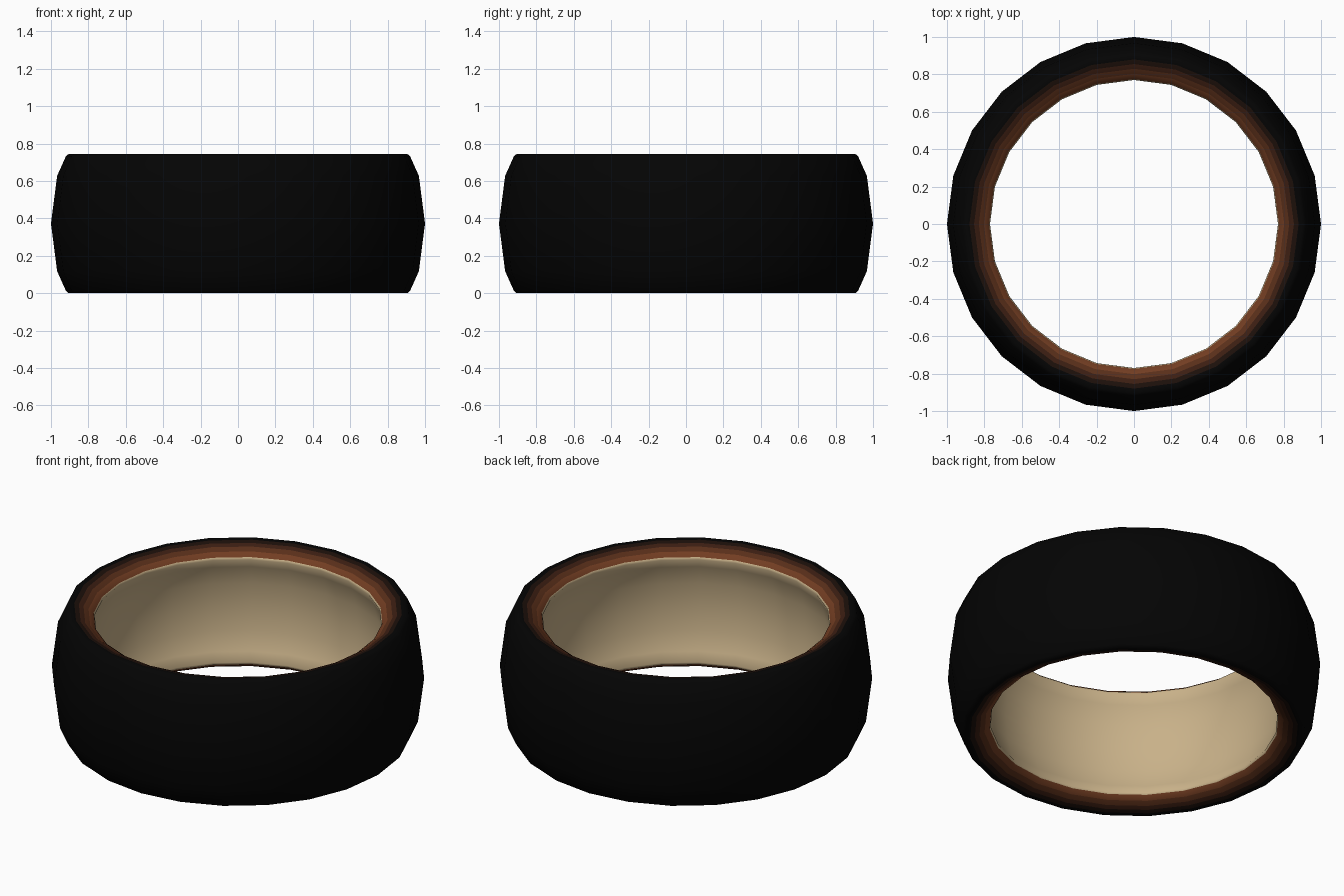
import bpy, bmesh, math

if "Cube" in bpy.data.objects:
    bpy.data.objects.remove(bpy.data.objects["Cube"])

SEGMENTS = 24
MID = 0.3725

# Band colours: black outside, browns blending over the rim, tan inside
COLOURS = [
    ("black", (0.0012, 0.0012, 0.0012)),
    ("darkest_brown", (0.012, 0.005, 0.003)),
    ("dark_brown", (0.045, 0.013, 0.006)),
    ("brown", (0.10, 0.028, 0.010)),
    ("light_brown", (0.17, 0.047, 0.016)),
    ("tan", (0.58, 0.44, 0.25)),
]

# Upper half of the section, outside middle to inside middle:
# radius, height above the middle, colour of the band that follows
UPPER = [
    (1.00, 0.0, 0), (0.967, 0.255, 0), (0.92, 0.36, 0),
    (0.905, 0.3725, 0), (0.88, 0.370, 1), (0.855, 0.363, 2),
    (0.83, 0.353, 3), (0.803, 0.337, 4), (0.775, 0.316, 5),
    (0.77, 0.303, 5), (0.797, 0.25, 5), (0.825, 0.14, 5), (0.835, 0.0, 5),
]

# Mirror the half section into a closed loop
loop = [(r, MID + h) for r, h, _ in UPPER]
loop += [(r, MID - h) for r, h, _ in UPPER[-2:0:-1]]
bands = [c for _, _, c in UPPER[:-1]]
bands += bands[::-1]

# Spin the section around z
bm = bmesh.new()
rings = []
for s in range(SEGMENTS):
    a = 2 * math.pi * s / SEGMENTS
    rings.append([bm.verts.new((r * math.cos(a), r * math.sin(a), z))
                  for r, z in loop])
n = len(loop)
for s in range(SEGMENTS):
    here, there = rings[s], rings[(s + 1) % SEGMENTS]
    for i in range(n):
        j = (i + 1) % n
        f = bm.faces.new((here[i], there[i], there[j], here[j]))
        f.material_index = bands[i]
        f.smooth = True
bmesh.ops.recalc_face_normals(bm, faces=bm.faces)

mesh = bpy.data.meshes.new("ring_band")
bm.to_mesh(mesh)
bm.free()

for name, rgb in COLOURS:
    m = bpy.data.materials.new(name)
    m.diffuse_color = (*rgb, 1)
    m.use_nodes = True
    m.node_tree.nodes["Principled BSDF"].inputs["Base Color"].default_value = m.diffuse_color
    mesh.materials.append(m)

ring = bpy.data.objects.new("ring_band", mesh)
bpy.context.collection.objects.link(ring)
